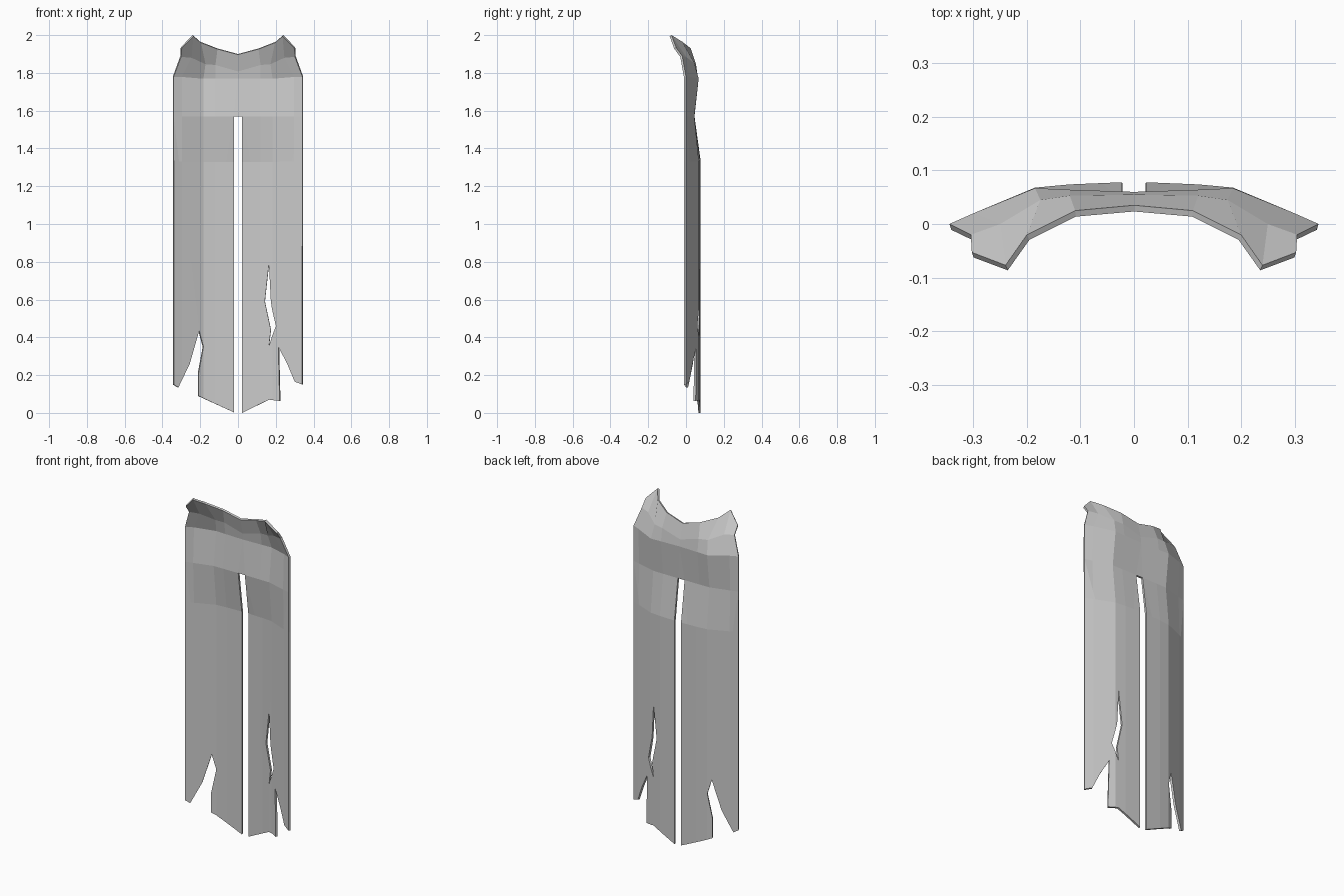
import bpy, bmesh

if "Cube" in bpy.data.objects:
    bpy.data.objects.remove(bpy.data.objects["Cube"])

# Fold columns, and the depth of the cloth along them
COLUMNS = [.022, .12, .185, .30, .345]
DEPTH_LOW = [.078, .074, .068, .02, 0]
DEPTH_WAIST = [.045, .045, .044, .012, 0]
WAIST, FLARE = 1.57, 1.33


def lerp(a, b, t):
    return a + (b - a) * t


def depth(x, z):
    x = min(max(abs(x), COLUMNS[0]), COLUMNS[-1])
    t = min(max((z - FLARE) / (WAIST - FLARE), 0), 1)
    ys = [lerp(a, b, t) for a, b in zip(DEPTH_LOW, DEPTH_WAIST)]
    for i in range(len(COLUMNS) - 1):
        if x <= COLUMNS[i + 1] + 1e-6:
            return lerp(ys[i], ys[i + 1], (x - COLUMNS[i]) / (COLUMNS[i + 1] - COLUMNS[i]))


def add_panel(bm, loops):
    """Fill a flat panel, cut it along the folds, then bend it."""
    part = bmesh.new()
    for loop in loops:
        vs = [part.verts.new((x, 0, z)) for x, z in loop]
        for a, b in zip(vs, vs[1:] + vs[:1]):
            part.edges.new((a, b))
    bmesh.ops.triangle_fill(part, edges=part.edges[:], use_beauty=True, normal=(0, 1, 0))
    cuts = [((s * c, 0, 0), (1, 0, 0)) for c in COLUMNS[1:-1] for s in (-1, 1)]
    cuts += [((0, 0, z), (0, 0, 1)) for z in (FLARE, .8)]
    for co, no in cuts:
        bmesh.ops.bisect_plane(part, geom=part.verts[:] + part.edges[:] + part.faces[:],
                               dist=1e-5, plane_co=co, plane_no=no)
    for v in part.verts:
        v.co.y = depth(v.co.x, v.co.z)
    new = {v: bm.verts.new(v.co) for v in part.verts}
    for f in part.faces:
        bm.faces.new([new[v] for v in f.verts])
    part.free()


bm = bmesh.new()

# Two torn hanging panels, one with a slit hole
right_hem = [(-.345, .15), (-.32, .135), (-.26, .26), (-.21, .435),
             (-.187, .35), (-.213, .21), (-.213, .09), (-.022, .003)]
left_hem = [(.022, 0), (.165, .07), (.225, .063), (.218, .35),
            (.265, .26), (.305, .165), (.345, .15)]
tear = [(.165, .79), (.175, .59), (.205, .46), (.165, .355), (.175, .44), (.143, .59)]
add_panel(bm, [right_hem + [(-.022, WAIST), (-.345, WAIST)]])
add_panel(bm, [left_hem + [(.345, WAIST), (.022, WAIST)], tear])

# Shoulder yoke and raised collar, mirrored
yoke = [
    [(x, depth(x, WAIST), WAIST) for x in COLUMNS],
    [(0, .06, 1.77), (.12, .064, 1.77), (.185, .067, 1.77), (.30, .02, 1.78), (.345, 0, 1.78)],
    [(0, .055, 1.81), (.12, .053, 1.845), (.175, .045, 1.85), (.25, 0, 1.885), (.305, -.02, 1.89)],
    [(0, .035, 1.90), (.11, .025, 1.93), (.20, -.02, 1.965), (.24, -.077, 2.0), (.303, -.053, 1.935)],
]
for s in (-1, 1):
    grid = [[bm.verts.new((s * x, y, z)) for x, y, z in row] for row in yoke]
    for low, high in zip(grid, grid[1:]):
        for i in range(len(low) - 1):
            bm.faces.new((low[i], low[i + 1], high[i + 1], high[i]))
# Small gusset above the centre slit
x, y, z = yoke[0][0]
bm.faces.new([bm.verts.new(p) for p in ((-x, y, z), (x, y, z), yoke[1][0])])

bmesh.ops.remove_doubles(bm, verts=bm.verts[:], dist=.0008)
bmesh.ops.recalc_face_normals(bm, faces=bm.faces[:])
if sum(f.normal.y * f.calc_area() for f in bm.faces) < 0:
    bmesh.ops.reverse_faces(bm, faces=bm.faces[:])

mesh = bpy.data.meshes.new("torn_cape")
bm.to_mesh(mesh)
bm.free()
cape = bpy.data.objects.new("torn_cape", mesh)
bpy.context.collection.objects.link(cape)

# Cloth thickness, towards the wearer
solid = cape.modifiers.new("thickness", 'SOLIDIFY')
solid.thickness = .012
solid.offset = -1

grey = bpy.data.materials.new("cloth_grey")
grey.use_nodes = True
colour = (.6, .6, .6, 1)
grey.diffuse_color = colour
grey.node_tree.nodes["Principled BSDF"].inputs["Base Color"].default_value = colour
mesh.materials.append(grey)
